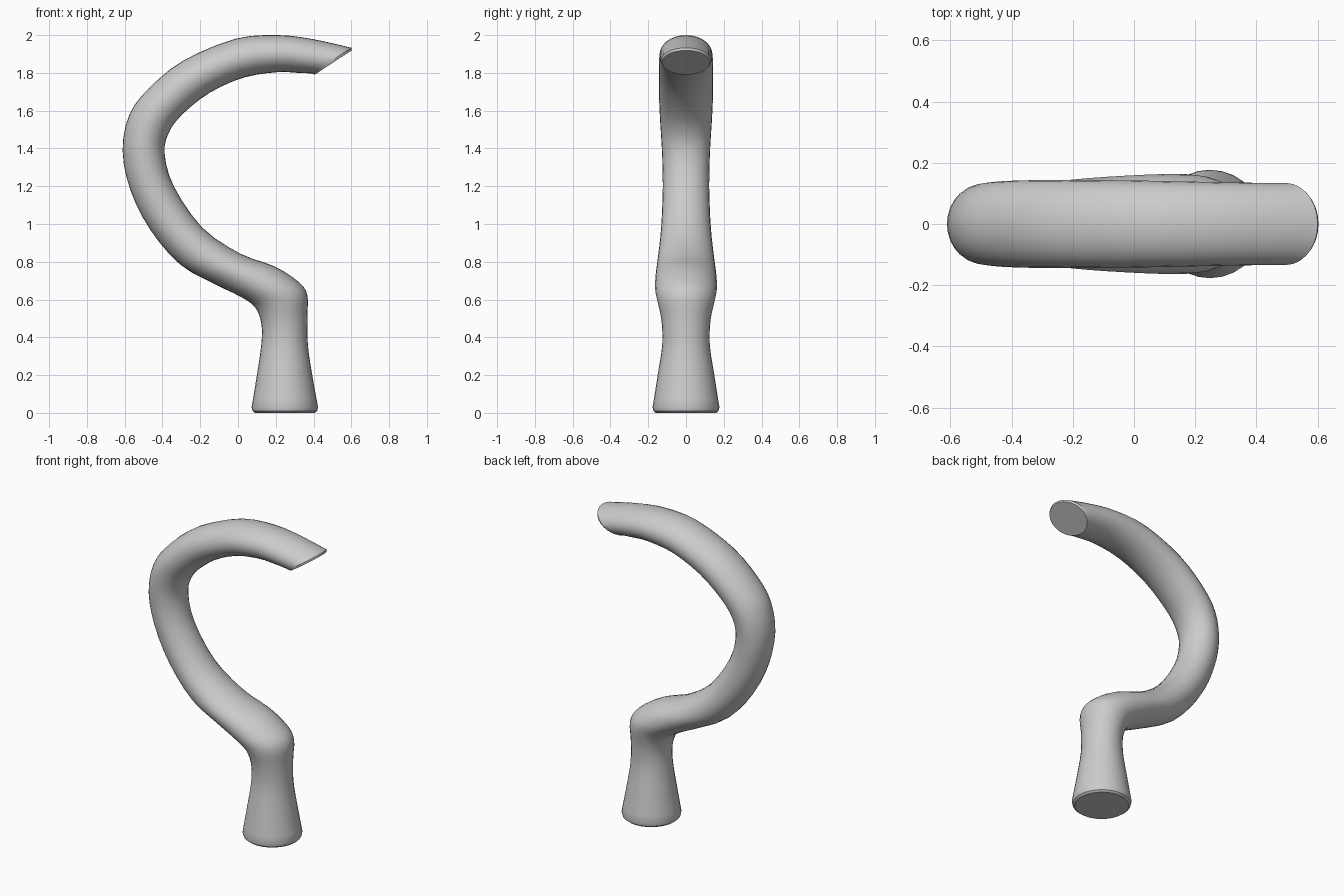
import bpy, bmesh, math
from mathutils import Vector

if "Cube" in bpy.data.objects:
    bpy.data.objects.remove(bpy.data.objects["Cube"])

# Cross-sections along the hook: left/outer edge (x, z), right/inner edge (x, z), half depth in y
SECTIONS = [
    (.072, .03, .424, .03, .177),
    (.100, .20, .393, .20, .150),
    (.123, .36, .370, .36, .126),
    (.124, .47, .367, .51, .130),
    (.090, .56, .368, .62, .151),
    (.010, .617, .325, .69, .163),
    (-.120, .68, .195, .775, .161),
    (-.306, .785, .010, .844, .150),
    (-.465, .97, -.190, .982, .132),
    (-.570, 1.18, -.340, 1.20, .123),
    (-.611, 1.39, -.388, 1.37, .127),
    (-.575, 1.58, -.368, 1.48, .136),
    (-.470, 1.72, -.295, 1.58, .142),
    (-.290, 1.865, -.148, 1.696, .144),
    (-.016, 1.98, .030, 1.775, .142),
    (.210, 2.0, .210, 1.804, .138),
    (.400, 1.978, .320, 1.800, .135),
    (.600, 1.933, .392, 1.797, .134),
]
SIDES, STEPS = 28, 3


def catmull(a, b, c, d, t):
    return [0.5 * (2 * q + (r - p) * t + (2 * p - 5 * q + 4 * r - s) * t * t
                   + (3 * q - p - 3 * r + s) * t ** 3) for p, q, r, s in zip(a, b, c, d)]


def add_ring(bm, section, scale=1.0, offset=(0, 0, 0)):
    x1, z1, x2, z2, half = section
    left, right = Vector((x1, 0, z1)), Vector((x2, 0, z2))
    centre, axis = (left + right) / 2 + Vector(offset), (right - left) / 2
    ring = []
    for i in range(SIDES):
        a = math.tau * i / SIDES
        ring.append(bm.verts.new(centre + axis * math.cos(a) * scale
                                 + Vector((0, half * math.sin(a) * scale, 0))))
    return ring


bm = bmesh.new()

# Base rim, rounded under
rings = [add_ring(bm, SECTIONS[0], .90, (0, 0, -.03)),
         add_ring(bm, SECTIONS[0], .97, (0, 0, -.02))]

# Swept body
last = len(SECTIONS) - 1
for i in range(last):
    pts = [SECTIONS[min(max(i + k, 0), last)] for k in (-1, 0, 1, 2)]
    for s in range(STEPS):
        rings.append(add_ring(bm, catmull(*pts, s / STEPS)))
rings.append(add_ring(bm, SECTIONS[-1]))

# Slanted tip rim
rings.append(add_ring(bm, SECTIONS[-1], .95, (.008, 0, -.010)))

for a, b in zip(rings, rings[1:]):
    for i in range(SIDES):
        j = (i + 1) % SIDES
        bm.faces.new((a[i], a[j], b[j], b[i]))
bm.faces.new(rings[0])
bm.faces.new(rings[-1])
bmesh.ops.recalc_face_normals(bm, faces=bm.faces)

mesh = bpy.data.meshes.new("curved_hook")
bm.to_mesh(mesh)
bm.free()
hook = bpy.data.objects.new("curved_hook", mesh)
bpy.context.collection.objects.link(hook)
bpy.context.view_layer.objects.active = hook
hook.select_set(True)
bpy.ops.object.shade_smooth_by_angle(angle=math.radians(30))
